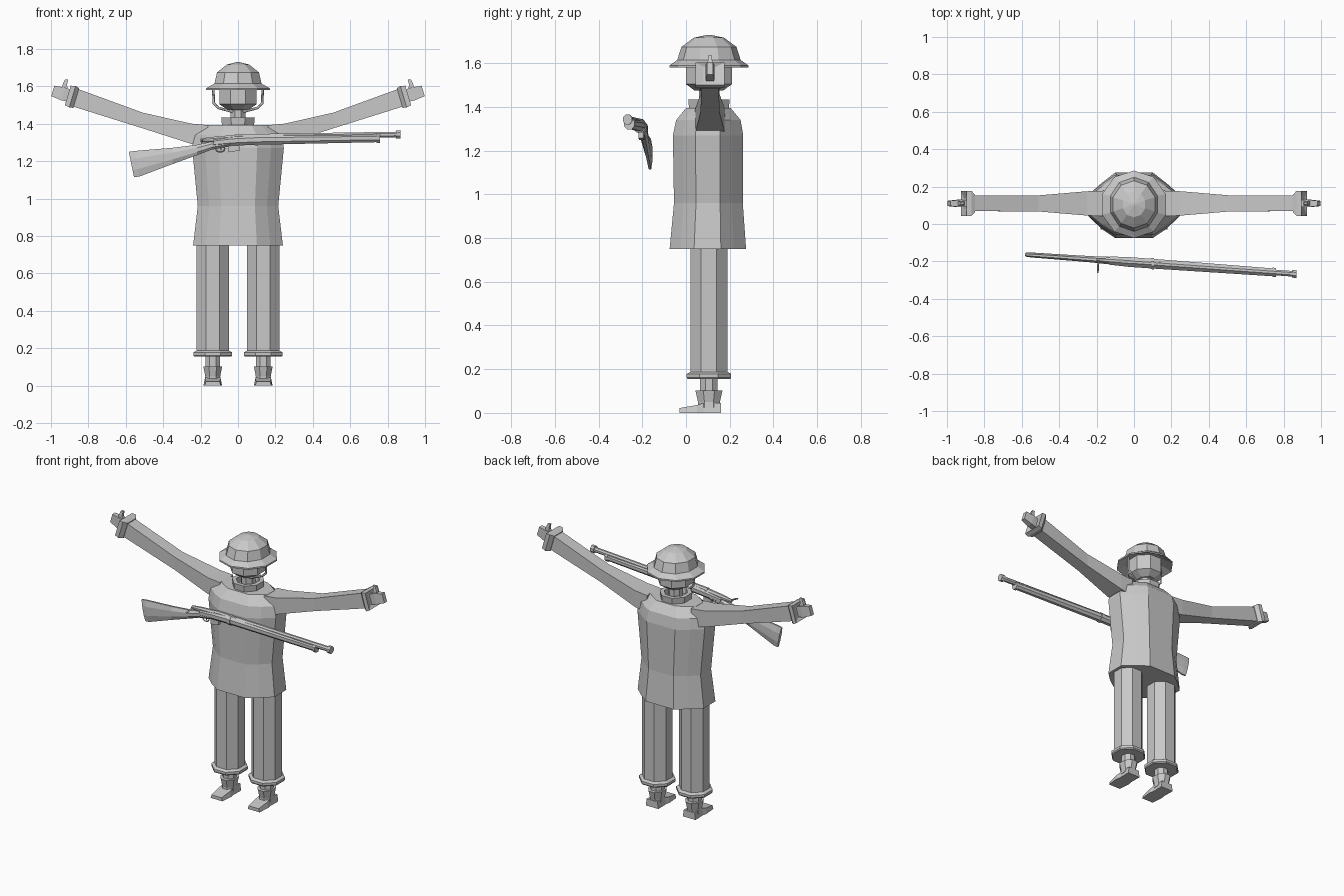
import bpy, bmesh, math
from mathutils import Vector

if "Cube" in bpy.data.objects:
    bpy.data.objects.remove(bpy.data.objects["Cube"])

grey = bpy.data.materials.new("plain grey")
grey.diffuse_color = (0.58, 0.58, 0.58, 1)
grey.use_nodes = True
grey.node_tree.nodes["Principled BSDF"].inputs["Base Color"].default_value = grey.diffuse_color
CY = 0.105  # depth centre of the figure


def add_mesh(name, me):
    me.materials.clear()
    me.materials.append(grey)
    ob = bpy.data.objects.new(name, me)
    bpy.context.collection.objects.link(ob)
    return ob


def loft(name, rings):
    """Skin a list of equal-length point rings and cap both ends."""
    bm = bmesh.new()
    vs = [[bm.verts.new(p) for p in r] for r in rings]
    n = len(vs[0])
    for a, b in zip(vs, vs[1:]):
        for i in range(n):
            j = (i + 1) % n
            bm.faces.new((a[i], a[j], b[j], b[i]))
    bm.faces.new(vs[0])
    bm.faces.new(vs[-1])
    bmesh.ops.recalc_face_normals(bm, faces=bm.faces)
    me = bpy.data.meshes.new(name)
    bm.to_mesh(me)
    bm.free()
    return add_mesh(name, me)


def ring(z, rx, ry, cx=0, cy=CY, n=8):
    """Horizontal polygon ring, flat sides facing the axes."""
    k = 1 / math.cos(math.pi / n)
    return [(cx + k * rx * math.cos((i + .5) * math.tau / n),
             cy + k * ry * math.sin((i + .5) * math.tau / n), z) for i in range(n)]


def tube(name, pts, r, cyclic=False, res=0):
    cu = bpy.data.curves.new(name, 'CURVE')
    cu.dimensions = '3D'
    cu.bevel_depth = r
    cu.bevel_resolution = res
    cu.use_fill_caps = True
    sp = cu.splines.new('POLY')
    sp.points.add(len(pts) - 1)
    for p, q in zip(sp.points, pts):
        p.co = (*q, 1)
    sp.use_cyclic_u = cyclic
    tmp = bpy.data.objects.new(name + "_path", cu)
    bpy.context.collection.objects.link(tmp)
    bpy.context.view_layer.update()
    me = bpy.data.meshes.new_from_object(tmp)
    bpy.data.objects.remove(tmp)
    return add_mesh(name, me)


# coat: twelve-sided body
half = [(.42, -1), (.72, -.72), (1, -.36), (1, .34), (.72, .68), (.42, 1)]
section = half + [(-x, y) for x, y in reversed(half)]


def coat_ring(z, rx, y0, y1):
    c, ry = (y0 + y1) / 2, (y1 - y0) / 2
    return [(x * rx, c + y * ry, z) for x, y in section]


loft("coat", [coat_ring(.75, .24, -.075, .275), coat_ring(.96, .215, -.055, .26),
              coat_ring(1.27, .245, -.06, .262), coat_ring(1.34, .235, -.045, .25),
              coat_ring(1.395, .17, 0, .205)])

# collar, neck and head
loft("collar", [ring(1.385, .085, .09), ring(1.435, .09, .095), ring(1.435, .065, .07), ring(1.40, .06, .065)])
loft("neck", [ring(1.38, .04, .045), ring(1.50, .04, .045)])
loft("head", [ring(1.475, .055, .065), ring(1.505, .1, .106), ring(1.63, .1, .106)])

# helmet: crown and flared brim
loft("helmet", [ring(1.605, .115, .125, n=10), ring(1.58, .17, .172, n=10), ring(1.59, .17, .172, n=10),
                ring(1.615, .126, .138, n=10), ring(1.675, .112, .12, n=10),
                ring(1.717, .06, .066, n=10), ring(1.73, .008, .008, n=10)])
tube("chin_strap", [(-.132, CY, 1.6), (-.13, CY, 1.51), (-.105, CY, 1.485), (-.04, CY - .03, 1.468),
                    (.04, CY - .03, 1.468), (.105, CY, 1.485), (.13, CY, 1.51), (.132, CY, 1.6)], .007)


def square(s, x, z, hz, hy, lean=0, cy=CY + .005):
    """Upright rectangle across an arm; lean tilts it along the arm."""
    return [(s * (x - lean * a * hz), cy + b * hy, z + a * hz)
            for a, b in ((-1, -1), (-1, 1), (1, 1), (1, -1))]


for side, s in (("left", 1), ("right", -1)):
    # sleeve, cuff and hand
    loft(side + "_sleeve", [square(s, .16, 1.335, .058, .068), square(s, .25, 1.347, .054, .065),
                            square(s, .51, 1.418, .042, .043), square(s, .87, 1.54, .048, .041, .2)])
    loft(side + "_cuff", [square(s, .865, 1.538, .053, .045, .3), square(s, .885, 1.545, .057, .066, .3),
                          square(s, .91, 1.552, .052, .066, .3), square(s, .90, 1.55, .035, .03, .3)])
    loft(side + "_hand", [square(s, .89, 1.546, .03, .018, .3), square(s, .935, 1.56, .034, .02, .3),
                          square(s, .99, 1.576, .028, .014, .3)])
    loft(side + "_thumb", [[(s * x, CY + .005 + y, z) for x, z, y in
                            ((x0, z, -w), (x1, z, -w), (x1, z, w), (x0, z, w))]
                           for x0, x1, z, w in ((.90, .935, 1.575, .012), (.915, .94, 1.605, .011),
                                                (.908, .925, 1.638, .007))])
    # trouser leg with turned hem
    cx = s * .135
    loft(side + "_trouser", [ring(.17, .086, .085, cx), ring(.80, .086, .085, cx)])
    loft(side + "_hem", [ring(.155, .098, .097, cx), ring(.162, .103, .102, cx),
                         ring(.178, .103, .102, cx), ring(.188, .086, .085, cx)])
    # ankle, boot shaft and foot
    loft(side + "_ankle", [ring(.08, .04, .04, cx), ring(.17, .04, .04, cx)])
    loft(side + "_boot_shaft", [ring(.025, .043, .05, cx), ring(.05, .04, .05, cx), ring(.103, .05, .062, cx)])
    loft(side + "_foot", [[(cx + i * w, y, z) for i, z in ((-1, 0), (1, 0), (.85, h), (-.85, h))]
                          for y, w, h in ((-.03, .043, .022), (.05, .05, .036), (.08, .044, .045), (.16, .046, .045))])


# rifle: swings forward towards the muzzle
def gun_y(x):
    return -.205 - .072 * x


def gun_ring(x, z0, z1, hy, lean=0, n=8):
    """Polygon across the rifle; lean shifts the lower edge along x."""
    c, hz, k = (z0 + z1) / 2, (z1 - z0) / 2, 1 / math.cos(math.pi / n)
    out = []
    for i in range(n):
        t = (i + .5) * math.tau / n
        out.append((x - lean * k * math.sin(t), gun_y(x) + k * hy * math.cos(t), c + k * hz * math.sin(t)))
    return out


loft("rifle_butt", [gun_ring(-.57, 1.115, 1.25, .011, .014), gun_ring(-.54, 1.118, 1.255, .013, .012),
                    gun_ring(-.35, 1.185, 1.272, .015), gun_ring(-.22, 1.232, 1.288, .017),
                    gun_ring(-.14, 1.262, 1.305, .02), gun_ring(-.04, 1.28, 1.318, .023)])
loft("rifle_forestock", [gun_ring(-.13, 1.275, 1.322, .022), gun_ring(-.03, 1.283, 1.335, .026),
                         gun_ring(.10, 1.288, 1.342, .026), gun_ring(.75, 1.302, 1.346, .021)])
loft("rifle_receiver", [gun_ring(-.20, 1.302, 1.322, .01), gun_ring(-.12, 1.300, 1.332, .016),
                        gun_ring(0, 1.305, 1.342, .018)])
loft("rifle_barrel", [gun_ring(-.02, 1.312, 1.344, .015), gun_ring(.86, 1.328, 1.358, .015)])
loft("rifle_muzzle", [gun_ring(.845, 1.321, 1.365, .021), gun_ring(.87, 1.321, 1.366, .021)])
for i, (x, z0, z1, w) in enumerate(((.09, 1.284, 1.345, .03), (.74, 1.297, 1.35, .025))):
    loft("rifle_band_%d" % (i + 1), [gun_ring(x, z0, z1, w), gun_ring(x + .018, z0, z1, w)])
loft("rifle_magazine", [[(x, gun_y(x) + b * .012, z) for x, z in ((-.05, z0), (.01, z0 + .01))
                         for b in ((-1, 1) if x < 0 else (1, -1))] for z0 in (1.248, 1.29)])

# trigger guard, trigger and bolt handle
tube("trigger_guard", [(-.095 + .024 * math.cos(i * math.tau / 10), gun_y(-.095),
                        1.267 + .018 * math.sin(i * math.tau / 10)) for i in range(10)], .004, True)
tube("trigger", [(-.095, gun_y(-.095), 1.28), (-.09, gun_y(-.095), 1.258)], .003)
tube("bolt_handle", [(-.19, gun_y(-.19), 1.312), (-.192, -.225, 1.308), (-.194, -.26, 1.30)], .005, res=1)
